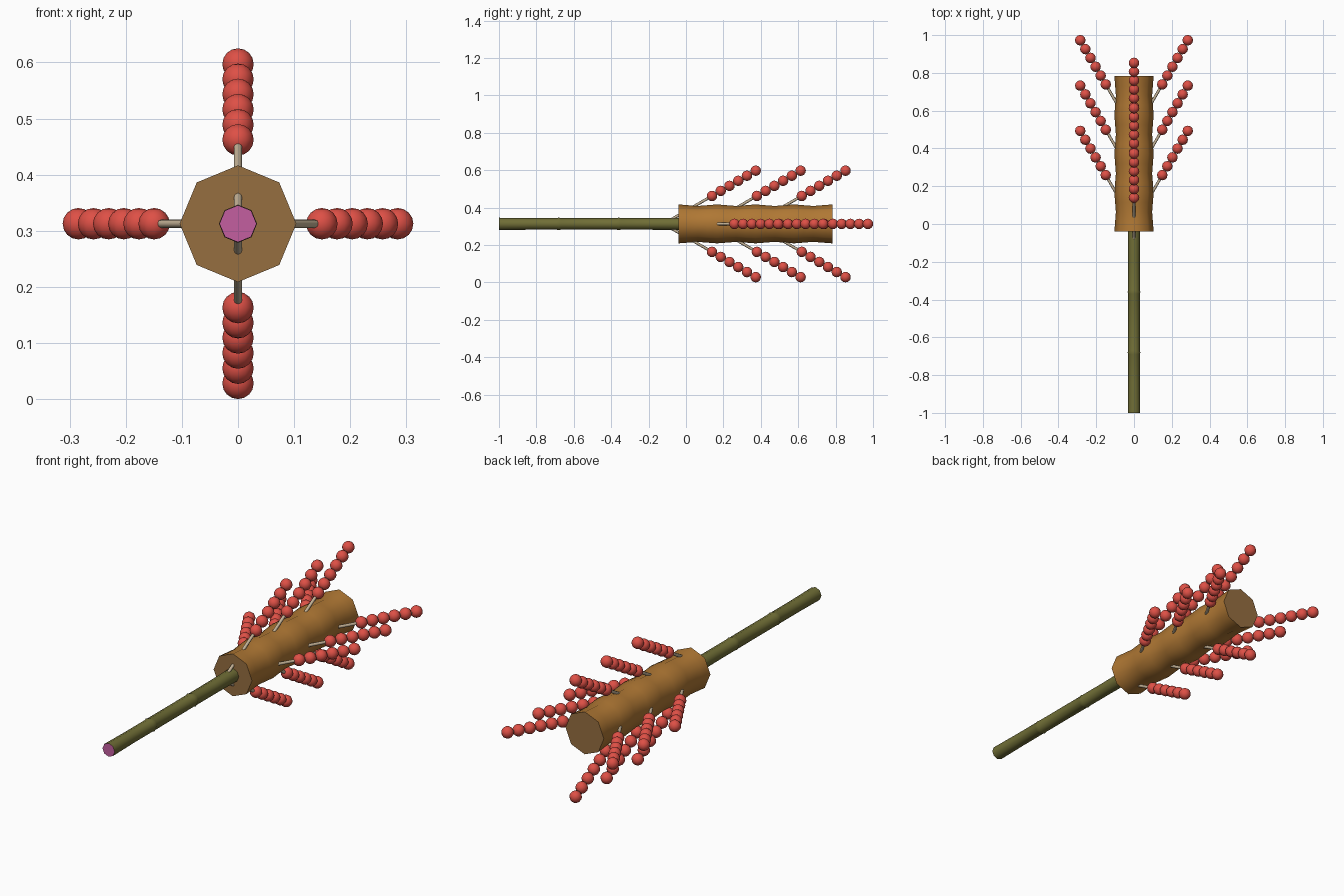
import bpy, bmesh, math
from mathutils import Vector, Matrix

if "Cube" in bpy.data.objects:
    bpy.data.objects.remove(bpy.data.objects["Cube"])

ZC = 0.3125  # height of the central axis


def material(name, rgb):
    m = bpy.data.materials.new(name)
    lin = [c / 12.92 if c <= 0.04045 else ((c + 0.055) / 1.055) ** 2.4
           for c in (v / 255 for v in rgb)]
    m.diffuse_color = (*lin, 1)
    m.use_nodes = True
    m.node_tree.nodes["Principled BSDF"].inputs["Base Color"].default_value = m.diffuse_color
    return m


BARK = material("brown bark", (176, 120, 52))
CUT = material("cut brown", (150, 110, 64))
GREEN = material("olive green", (112, 110, 54))
PINK = material("pink", (196, 94, 160))
TAN = material("tan", (196, 178, 150))
RED = material("red", (222, 80, 70))


def finish(name, bm, mats):
    bmesh.ops.recalc_face_normals(bm, faces=bm.faces)
    me = bpy.data.meshes.new(name)
    bm.to_mesh(me)
    bm.free()
    for m in mats:
        me.materials.append(m)
    ob = bpy.data.objects.new(name, me)
    bpy.context.collection.objects.link(ob)
    return ob


def lathe(name, profile, mats, sides=8):
    """Tube along y from (y, radius) pairs; end caps take the second material."""
    bm = bmesh.new()
    rings = []
    for y, r in profile:
        rings.append([bm.verts.new((r * math.cos(a), y, ZC + r * math.sin(a)))
                      for a in (2 * math.pi * i / sides for i in range(sides))])
    for a, b in zip(rings, rings[1:]):
        for i in range(sides):
            j = (i + 1) % sides
            bm.faces.new((a[i], a[j], b[j], b[i])).smooth = True
    for ring in (rings[0], rings[-1]):
        bm.faces.new(ring).material_index = 1
    return finish(name, bm, mats)


# Cob body: four sections pinched in the middle
y0, y1, n = -0.04, 0.783, 4
body = []
for i in range(4 * n + 1):
    t = i / (4 * n)
    body.append((y0 + (y1 - y0) * t, 0.1 + 0.004 * math.cos(2 * math.pi * n * t)))
lathe("body", body, (BARK, CUT))

# Stem: three sections with slightly raised joints
stem = [(-1.0, 0.033)]
for joint in (-0.68, -0.36):
    stem += [(joint - 0.16, 0.031), (joint - 0.01, 0.031), (joint, 0.034), (joint + 0.01, 0.031)]
stem += [(-0.2, 0.031), (-0.03, 0.033)]
lathe("stem", stem, (GREEN, PINK))

# Berry sprigs: four directions, three levels, splayed 30 degrees from the axis
for level in range(3):
    for side, (dx, dz) in {"right": (1, 0), "left": (-1, 0), "top": (0, 1), "bottom": (0, -1)}.items():
        start = Vector((0, 0.24 * level - (0.12 if dz else 0), ZC))
        d = Vector((dx * 0.5, math.cos(math.radians(30)), dz * 0.5))
        rot = d.to_track_quat('Z', 'Y').to_matrix().to_4x4()

        bm = bmesh.new()
        bmesh.ops.create_cone(bm, cap_ends=True, segments=8, radius1=0.0075, radius2=0.0075, depth=0.56,
                              matrix=Matrix.Translation(start + d * 0.28) @ rot)
        for f in bm.faces:
            f.smooth = len(f.verts) == 4
        finish(f"stalk_{side}_{level + 1}", bm, (TAN,))

        bm = bmesh.new()
        for k in range(6):
            pos = start + d * (0.299 + 0.054 * k)
            bmesh.ops.create_uvsphere(bm, u_segments=12, v_segments=8, radius=0.028,
                                      matrix=Matrix.Translation(pos))
        for f in bm.faces:
            f.smooth = True
        finish(f"berries_{side}_{level + 1}", bm, (RED,))
